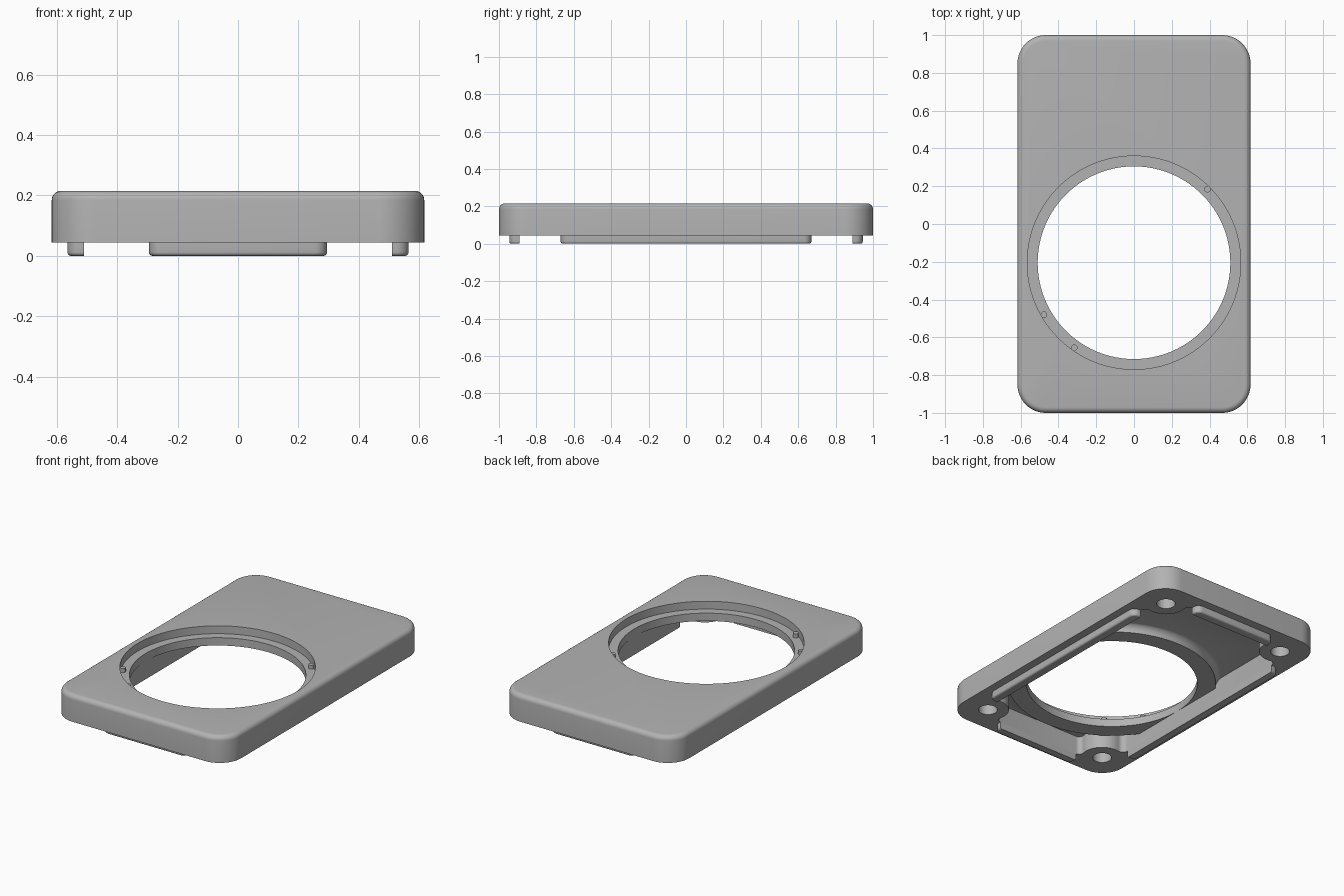
import bpy, bmesh
from math import sin, cos, pi, atan2, sqrt
from mathutils import Vector

if "Cube" in bpy.data.objects:
    bpy.data.objects.remove(bpy.data.objects["Cube"], do_unlink=True)

grey = bpy.data.materials.new("plain grey")
grey.use_nodes = True
colour = (0.45, 0.45, 0.45, 1)
grey.diffuse_color = colour
grey.node_tree.nodes["Principled BSDF"].inputs["Base Color"].default_value = colour

# Main sizes
HALF_X, HALF_Y = 0.617, 1.0
BASE, TOP = 0.045, 0.215
CEILING, LEDGE, RING_BASE = 0.165, 0.165, 0.115
HOLE_Y = -0.205
IN_X, IN_Y = 0.51, 0.89          # cavity walls
LIP_X, LIP_Y = 0.295, 0.67       # half lengths of the lips
BOSS_X, BOSS_Y, BOSS_R = 0.445, 0.827, 0.125


def arc(cx, cy, r, a0, a1, n=10):
    return [(cx + r * cos(a0 + (a1 - a0) * i / n),
             cy + r * sin(a0 + (a1 - a0) * i / n)) for i in range(n + 1)]


def four_corners(corner):
    """Mirror a counter-clockwise +x +y corner path into a closed outline."""
    flip = corner[::-1]
    return (corner + [(-x, y) for x, y in flip]
            + [(-x, -y) for x, y in corner] + [(x, -y) for x, y in flip])


def finish(bm, name):
    bmesh.ops.recalc_face_normals(bm, faces=bm.faces)
    mesh = bpy.data.meshes.new(name)
    bm.to_mesh(mesh)
    bm.free()
    mesh.materials.append(grey)
    obj = bpy.data.objects.new(name, mesh)
    bpy.context.collection.objects.link(obj)
    return obj


def loft(name, layers):
    """Join outlines, each given as (points, z), and cap both ends."""
    bm = bmesh.new()
    rings = [[bm.verts.new((x, y, z)) for x, y in pts] for pts, z in layers]
    n = len(rings[0])
    for low, high in zip(rings, rings[1:]):
        for i in range(n):
            j = (i + 1) % n
            bm.faces.new((low[i], low[j], high[j], high[i]))
    bm.faces.new(rings[0][::-1])
    bm.faces.new(rings[-1])
    return finish(bm, name)


def circle(x, y, r, n=96):
    return arc(x, y, r, 0, 2 * pi, n)[:-1]


def cylinder(name, x, y, r, z0, z1, n=96):
    return loft(name, [(circle(x, y, r, n), z0), (circle(x, y, r, n), z1)])


def cut(target, cutter):
    bpy.context.view_layer.objects.active = target
    mod = target.modifiers.new("cut", "BOOLEAN")
    mod.operation, mod.solver, mod.object = "DIFFERENCE", "EXACT", cutter
    bpy.ops.object.modifier_apply(modifier=mod.name)
    bpy.data.objects.remove(cutter, do_unlink=True)


# Cover body: rounded rectangle with a softened top edge
def body_outline(inset):
    r = 0.15
    return four_corners(arc(HALF_X - r, HALF_Y - r, r - inset, 0, pi / 2, 12))


SOFT = 0.03
layers = [(body_outline(0), BASE)]
for i in range(7):
    a = i / 6 * pi / 2
    layers.append((body_outline(SOFT * (1 - cos(a))), TOP - SOFT + SOFT * sin(a)))
body = loft("cover_body", layers)


# Cavity outline: straight walls blending round a screw boss in each corner
def blend_radius(along, across):
    return (along ** 2 + across ** 2 - BOSS_R ** 2) / (2 * (BOSS_R + across))


fx = blend_radius(BOSS_Y - LIP_Y, IN_X - BOSS_X)
fy = blend_radius(BOSS_X - LIP_X, IN_Y - BOSS_Y)
c1 = (IN_X - fx, LIP_Y)
c2 = (LIP_X, IN_Y - fy)
a1 = atan2(BOSS_Y - c1[1], BOSS_X - c1[0])
a2 = atan2(BOSS_Y - c2[1], BOSS_X - c2[0])
corner = (arc(*c1, fx, 0, a1, 8)
          + arc(BOSS_X, BOSS_Y, BOSS_R, a1 - pi, a2 - pi, 14)[1:-1]
          + arc(*c2, fy, a2, pi / 2, 8))
cavity_outline = four_corners(corner)
cavity = loft("cavity_cutter", [(cavity_outline, 0), (cavity_outline, CEILING)])

# Ring wall around the opening, flaring into the ceiling
flare = [(circle(0, HOLE_Y, 0.62), RING_BASE)]
for i in range(7):
    a = i / 6 * pi / 2
    flare.append((circle(0, HOLE_Y, 0.665 - 0.045 * cos(a)), 0.123 + 0.045 * sin(a)))
flare.append((circle(0, HOLE_Y, 0.665), 0.2))
cut(cavity, loft("ring_cutter", flare))
cut(body, cavity)

# Round opening with a stepped ledge
cut(body, cylinder("opening_cutter", 0, HOLE_Y, 0.51, 0, 0.3))
cut(body, cylinder("recess_cutter", 0, HOLE_Y, 0.565, LEDGE, 0.3))

# Screw holes
for sx in (-1, 1):
    for sy in (-1, 1):
        cut(body, cylinder("screw_cutter", sx * BOSS_X, sy * BOSS_Y, 0.056, 0, 0.155, 32))


# Locating lips under each wall, rounded on the outside and at the bottom
def lip(name, half, inner, side, turned):
    def outline(s):
        r, outer = 0.04, inner + 0.055
        right = arc(half - r, outer - r, r - s, 0, pi / 2, 6)
        pts = [(half - s, inner)] + right
        pts += [(-x, y) for x, y in pts[::-1]]
        return [(side * y, x) if turned else (x, side * y) for x, y in pts]
    soft = 0.012
    steps = [(outline(soft * (1 - sin(i * pi / 8))), soft * (1 - cos(i * pi / 8)))
             for i in range(5)]
    return loft(name, steps + [(outline(0), BASE)])


parts = [body]
for word, side in (("left", 1), ("right", -1)):
    parts.append(lip(word + "_lip", LIP_Y, IN_X, side, True))
for word, side in (("back", 1), ("front", -1)):
    parts.append(lip(word + "_lip", LIP_X, IN_Y, side, False))

# Small locating pegs on the ledge
for i, angle in enumerate((pi / 4, pi * 7 / 6, pi * 1.305)):
    parts.append(cylinder("ledge_peg_%d" % (i + 1), 0.55 * cos(angle),
                          HOLE_Y + 0.55 * sin(angle), 0.017, LEDGE, LEDGE + 0.025, 16))

# Smooth shading with crisp edges
bpy.ops.object.select_all(action="DESELECT")
for obj in parts:
    obj.select_set(True)
bpy.context.view_layer.objects.active = body
bpy.ops.object.shade_smooth_by_angle(angle=pi / 6)
